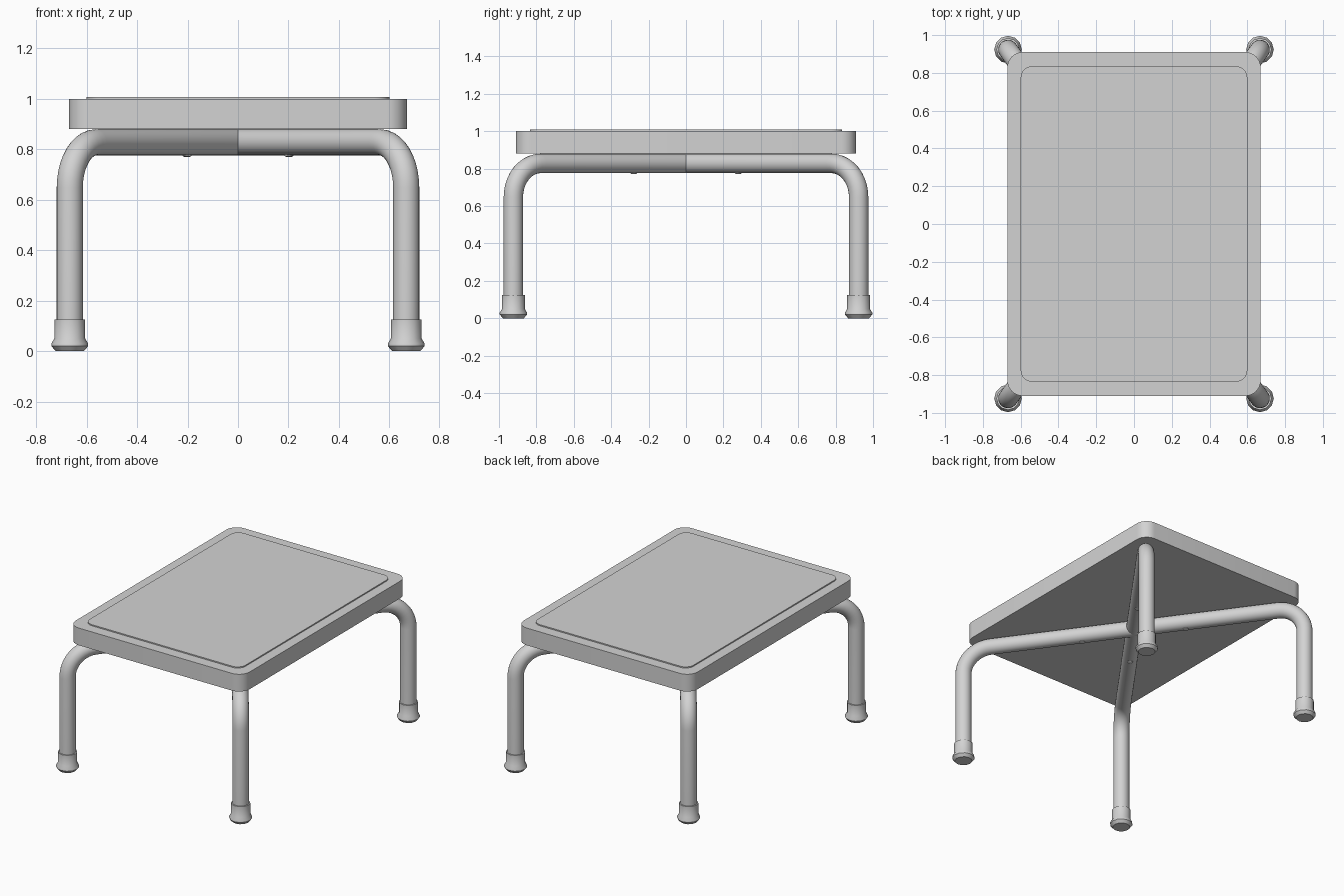
import bpy, bmesh, math
from mathutils import Vector

if "Cube" in bpy.data.objects:
    bpy.data.objects.remove(bpy.data.objects["Cube"])

grey = bpy.data.materials.new("plain grey")
grey.use_nodes = True
COLOUR = (0.65, 0.65, 0.65, 1)
grey.diffuse_color = COLOUR
grey.node_tree.nodes["Principled BSDF"].inputs["Base Color"].default_value = COLOUR


def loft(name, rings, location=(0, 0, 0)):
    """Skin a list of closed rings and cap both ends."""
    bm = bmesh.new()
    loops = [[bm.verts.new(p) for p in ring] for ring in rings]
    n = len(loops[0])
    for a, b in zip(loops, loops[1:]):
        for i in range(n):
            j = (i + 1) % n
            bm.faces.new((a[i], a[j], b[j], b[i]))
    bm.faces.new(loops[0][::-1])
    bm.faces.new(loops[-1])
    bmesh.ops.recalc_face_normals(bm, faces=bm.faces)
    mesh = bpy.data.meshes.new(name)
    bm.to_mesh(mesh)
    bm.free()
    mesh.materials.append(grey)
    obj = bpy.data.objects.new(name, mesh)
    obj.location = location
    bpy.context.collection.objects.link(obj)
    bpy.ops.object.select_all(action='DESELECT')
    obj.select_set(True)
    bpy.context.view_layer.objects.active = obj
    bpy.ops.object.shade_smooth_by_angle(angle=math.radians(32))
    return obj


def rounded_rect(hx, hy, r, z, steps=8):
    ring = []
    for k, (sx, sy) in enumerate([(1, 1), (-1, 1), (-1, -1), (1, -1)]):
        for i in range(steps + 1):
            a = (k + i / steps) * math.pi / 2
            ring.append((sx * (hx - r) + r * math.cos(a),
                         sy * (hy - r) + r * math.sin(a), z))
    return ring


def lathe(name, profile, location, sides):
    def circle(r, z):
        angles = [2 * math.pi * i / sides for i in range(sides)]
        return [(r * math.cos(a), r * math.sin(a), z) for a in angles]
    return loft(name, [circle(r, z) for r, z in profile], location)


# Seat slab and the thin raised mat on it
loft("seat", [rounded_rect(0.67, 0.91, 0.08, z) for z in (0.88, 1.0)])
loft("seat_mat", [rounded_rect(0.6, 0.835, 0.06, z) for z in (0.99, 1.008)])

# Frame dimensions
LEG_X, LEG_Y = 0.667, 0.923
REACH = math.hypot(LEG_X, LEG_Y)
TUBE_R, BEND_R, RAIL_Z = 0.052, 0.18, 0.828
FOOT = [(0.056, 0), (0.073, 0.02), (0.073, 0.03), (0.061, 0.05), (0.061, 0.125)]


def bent_tube(name, direction):
    """Sweep a round section along one leg, across, and down the other."""
    half = [(REACH, 0.06, 0.0)]
    for i in range(11):
        a = math.pi / 2 * i / 10
        half.append((REACH - BEND_R + BEND_R * math.cos(a),
                     RAIL_Z - BEND_R + BEND_R * math.sin(a), a))
    path = half + [(-d, z, math.pi - a) for d, z, a in reversed(half)]
    side = Vector((-direction.y, direction.x, 0))
    rings = []
    for d, z, a in path:
        centre = direction * d + Vector((0, 0, z))
        out = direction * math.cos(a) + Vector((0, 0, math.sin(a)))
        rings.append([centre + TUBE_R * (out * math.cos(t) + side * math.sin(t))
                      for t in (2 * math.pi * i / 24 for i in range(24))])
    loft(name, rings)


# Two crossing leg tubes, with feet and screws at each end
for sy, label in ((-1, "front_left_to_back_right"), (1, "front_right_to_back_left")):
    direction = Vector((LEG_X, sy * LEG_Y, 0)).normalized()
    bent_tube("leg_tube_" + label, direction)
    for end in (1, -1):
        corner = ("back" if sy * end > 0 else "front") + ("_left" if end > 0 else "_right")
        lathe("foot_" + corner, FOOT, direction * REACH * end, 12)
        screw = direction * 0.345 * end
        screw.z = RAIL_Z - TUBE_R
        lathe("screw_" + corner, [(0.01, -0.006), (0.018, -0.002), (0.018, 0.01)], screw, 12)
